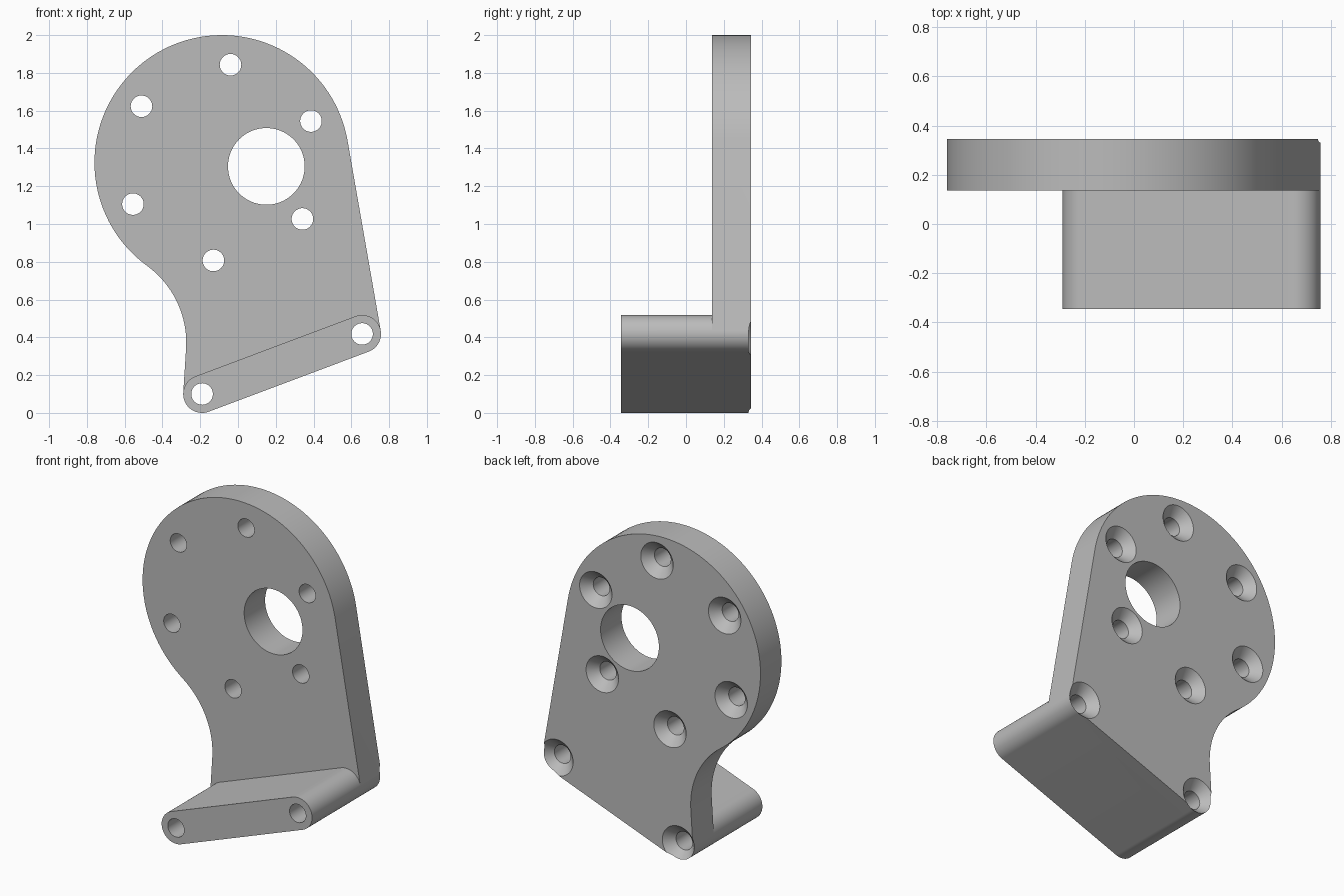
import bpy, bmesh
from math import sin, cos, acos, atan2, hypot, pi, radians

if "Cube" in bpy.data.objects:
    bpy.data.objects.remove(bpy.data.objects["Cube"])

FRONT, STEP, BACK = -0.345, 0.137, 0.345
HEAD, HEAD_R = (-0.085, 1.325), 0.675
LOW, HIGH, END_R = (-0.19, 0.1), (0.657, 0.418), 0.1
WAIST_R = 0.504
HOLE_R, SINK_R = 0.057, 0.113

grey = bpy.data.materials.new("plain grey")
grey.use_nodes = True
grey.diffuse_color = (0.5, 0.5, 0.5, 1)
grey.node_tree.nodes["Principled BSDF"].inputs["Base Color"].default_value = (0.5, 0.5, 0.5, 1)


def polar(c, r, a):
    return (c[0] + r * cos(a), c[1] + r * sin(a))


def arc(c, r, a, b):
    n = max(4, round(abs(b - a) / radians(3)))
    return [polar(c, r, a + (b - a) * i / n) for i in range(n + 1)]


def tangent_angle(a, b, reach):
    """Direction of the tangent normal for two circles, on the left of a to b."""
    dx, dz = b[0] - a[0], b[1] - a[1]
    return atan2(dz, dx) + acos(reach / hypot(dx, dz))


def make_object(name, bm):
    bmesh.ops.recalc_face_normals(bm, faces=bm.faces)
    mesh = bpy.data.meshes.new(name)
    bm.to_mesh(mesh)
    bm.free()
    mesh.materials.append(grey)
    ob = bpy.data.objects.new(name, mesh)
    bpy.context.collection.objects.link(ob)
    return ob


def slab(name, outline, y0, y1):
    bm = bmesh.new()
    pts = [p for i, p in enumerate(outline)
           if hypot(p[0] - outline[i - 1][0], p[1] - outline[i - 1][1]) > 1e-5]
    face = bm.faces.new([bm.verts.new((x, y0, z)) for x, z in pts])
    new = bmesh.ops.extrude_face_region(bm, geom=[face])["geom"]
    verts = [v for v in new if isinstance(v, bmesh.types.BMVert)]
    bmesh.ops.translate(bm, verts=verts, vec=(0, y1 - y0, 0))
    return make_object(name, bm)


def add_drill(bm, centre, profile, n=64):
    """Turned solid along y from (radius, y) pairs."""
    rings = [[bm.verts.new((x, y, z)) for x, z in
              (polar(centre, r, 2 * pi * i / n) for i in range(n))] for r, y in profile]
    for a, b in zip(rings, rings[1:]):
        for i in range(n):
            bm.faces.new((a[i - 1], a[i], b[i], b[i - 1]))
    bm.faces.new(rings[0])
    bm.faces.new(rings[-1])


def combine(target, tool, operation):
    mod = target.modifiers.new(operation.lower(), 'BOOLEAN')
    mod.operation, mod.solver, mod.object = operation, 'EXACT', tool
    bpy.context.view_layer.objects.active = target
    bpy.ops.object.modifier_apply(modifier=mod.name)
    bpy.data.objects.remove(tool)


# Angles where the outline arcs meet
right_a = tangent_angle(HEAD, HIGH, HEAD_R - END_R)
neck_a = radians(234)
waist = polar(HEAD, HEAD_R + WAIST_R, neck_a)
left_a = tangent_angle(waist, LOW, WAIST_R + END_R)
top_a = atan2(HIGH[1] - LOW[1], HIGH[0] - LOW[0]) + pi / 2
low_arc = arc(LOW, END_R, left_a + pi, top_a + pi)
high_arc = arc(HIGH, END_R, top_a - pi, right_a)

# Upright plate: round head, concave waist, slanted lower edge
plate = slab("mounting_bracket",
             arc(HEAD, HEAD_R, right_a, neck_a)
             + arc(waist, WAIST_R, neck_a - pi, left_a)
             + low_arc + high_arc, STEP, BACK)

# Slanted foot bar in front of the plate
bar = slab("foot_bar",
           low_arc + high_arc + arc(HIGH, END_R, right_a, top_a)
           + arc(LOW, END_R, top_a, left_a + pi), FRONT, STEP)
combine(plate, bar, 'UNION')

# Centre bore and countersunk screw holes
bm = bmesh.new()
add_drill(bm, (0.15, 1.305), [(0.203, -0.5), (0.203, 0.5)], 96)
ring = [polar(HEAD, 0.52, radians(25 + 60 * i)) for i in range(6)]
slope = SINK_R - HOLE_R
for centre in ring + [LOW, HIGH]:
    add_drill(bm, centre, [(HOLE_R, -0.5), (HOLE_R, BACK - slope),
                           (SINK_R + 0.03, BACK + 0.03)])
combine(plate, make_object("drills", bm), 'DIFFERENCE')

# Smooth curved walls, crisp edges
for ob in bpy.context.selected_objects:
    ob.select_set(False)
plate.select_set(True)
bpy.context.view_layer.objects.active = plate
bpy.ops.object.shade_smooth_by_angle(angle=radians(30))
